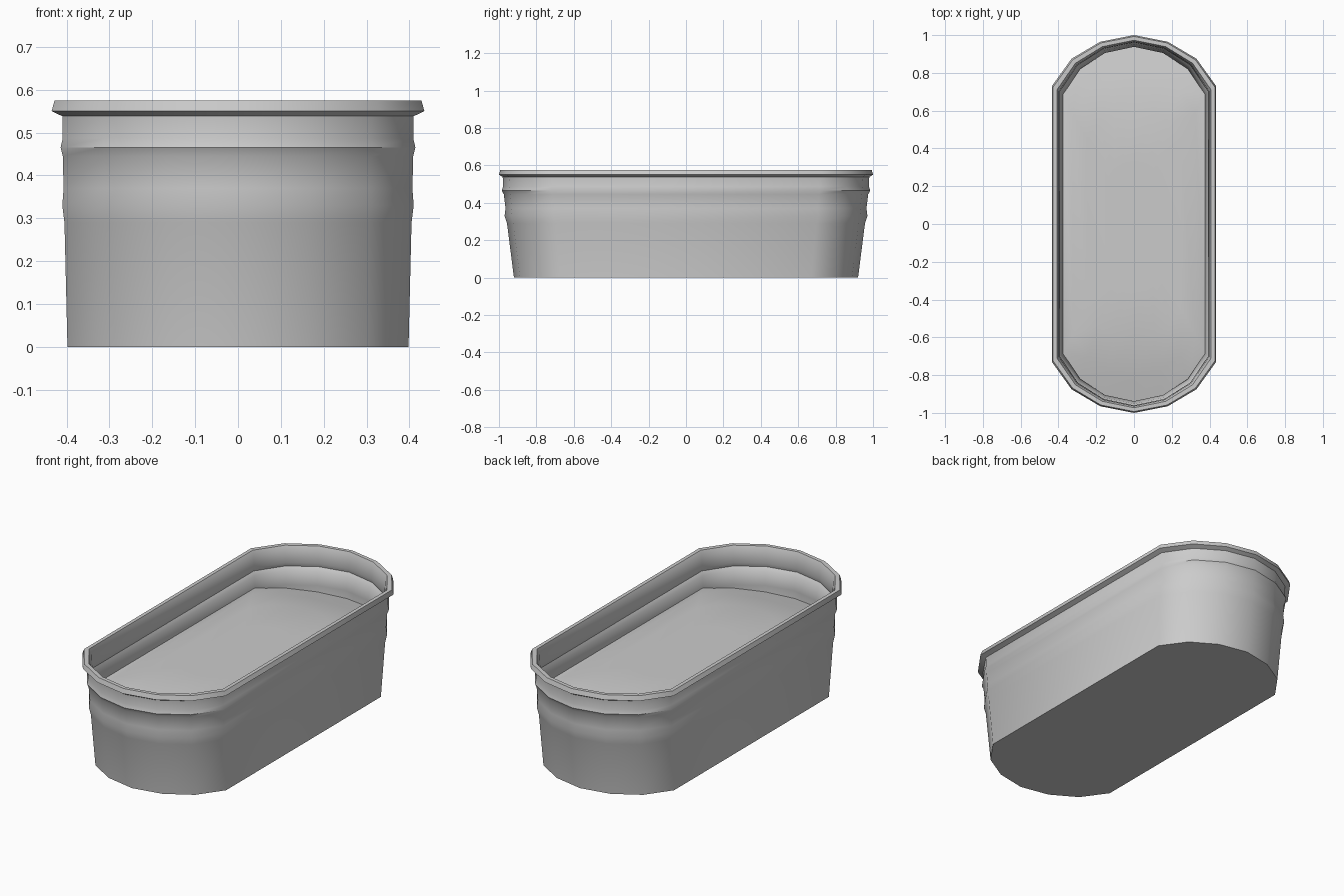
import bpy
import bmesh

cube = bpy.data.objects.get("Cube")
if cube:
    bpy.data.objects.remove(cube)

metal = bpy.data.materials.new("galvanised_grey")
metal.use_nodes = True
grey = (0.6, 0.6, 0.6, 1)
metal.diffuse_color = grey
metal.node_tree.nodes["Principled BSDF"].inputs["Base Color"].default_value = grey

# One quarter of the rounded-end plan, as fractions of half width and half length
QUARTER = [(1, 0.73), (0.76, 0.875), (0.41, 0.965), (0, 1)]
END = QUARTER + [(-x, y) for x, y in QUARTER[-2::-1]]
PLAN = END + [(-x, -y) for x, y in END]


def ring(bm, hx, hy, height):
    """Add one plan outline; height is a number or a function of y."""
    verts = []
    for px, py in PLAN:
        y = py * hy
        z = height(y) if callable(height) else height
        verts.append(bm.verts.new((px * hx, y, z)))
    return verts


def bridge(bm, a, b):
    for i in range(len(a)):
        j = (i + 1) % len(a)
        bm.faces.new((a[i], a[j], b[j], b[i]))


def finish(bm, name, angle):
    bmesh.ops.recalc_face_normals(bm, faces=bm.faces)
    mesh = bpy.data.meshes.new(name)
    bm.to_mesh(mesh)
    bm.free()
    mesh.materials.append(metal)
    obj = bpy.data.objects.new(name, mesh)
    bpy.context.collection.objects.link(obj)
    bpy.ops.object.select_all(action="DESELECT")
    obj.select_set(True)
    bpy.context.view_layer.objects.active = obj
    bpy.ops.object.shade_smooth_by_angle(angle=angle)


# Tub wall: outside going up, over the rim, then inside going down
# Each entry is half width, half length, height
PROFILE = [
    (0.398, 0.92, 0), (0.405, 0.957, 0.29), (0.41, 0.97, 0.33),
    (0.407, 0.965, 0.37), (0.409, 0.974, 0.445), (0.414, 0.985, 0.465),
    (0.409, 0.978, 0.487), (0.41, 0.98, 0.538), (0.435, 1, 0.55),
    (0.428, 0.993, 0.575), (0.408, 0.973, 0.575), (0.398, 0.964, 0.55),
    (0.392, 0.96, 0.487), (0.399, 0.967, 0.465), (0.388, 0.952, 0.445),
    (0.375, 0.938, 0.375), (0.385, 0.948, 0.33), (0.378, 0.93, 0.28),
]
bm = bmesh.new()
rings = [ring(bm, *p) for p in PROFILE]
for low, high in zip(rings, rings[1:]):
    bridge(bm, low, high)
bm.faces.new(rings[0])
bm.faces.new(rings[-1])
finish(bm, "trough_tub", 0.7)


# Contents: level along the middle, dipping at both round ends
def fill_height(y):
    return 0.4 - 0.07 * max(0, (abs(y) - 0.62) / 0.32)


bm = bmesh.new()
rings = [ring(bm, 0.382 * s, 0.945 * s, fill_height) for s in (1, 0.85, 0.65, 0.35)]
for outer, inner in zip(rings, rings[1:]):
    bridge(bm, outer, inner)
bm.faces.new(rings[-1])
finish(bm, "trough_contents", 0.7)
